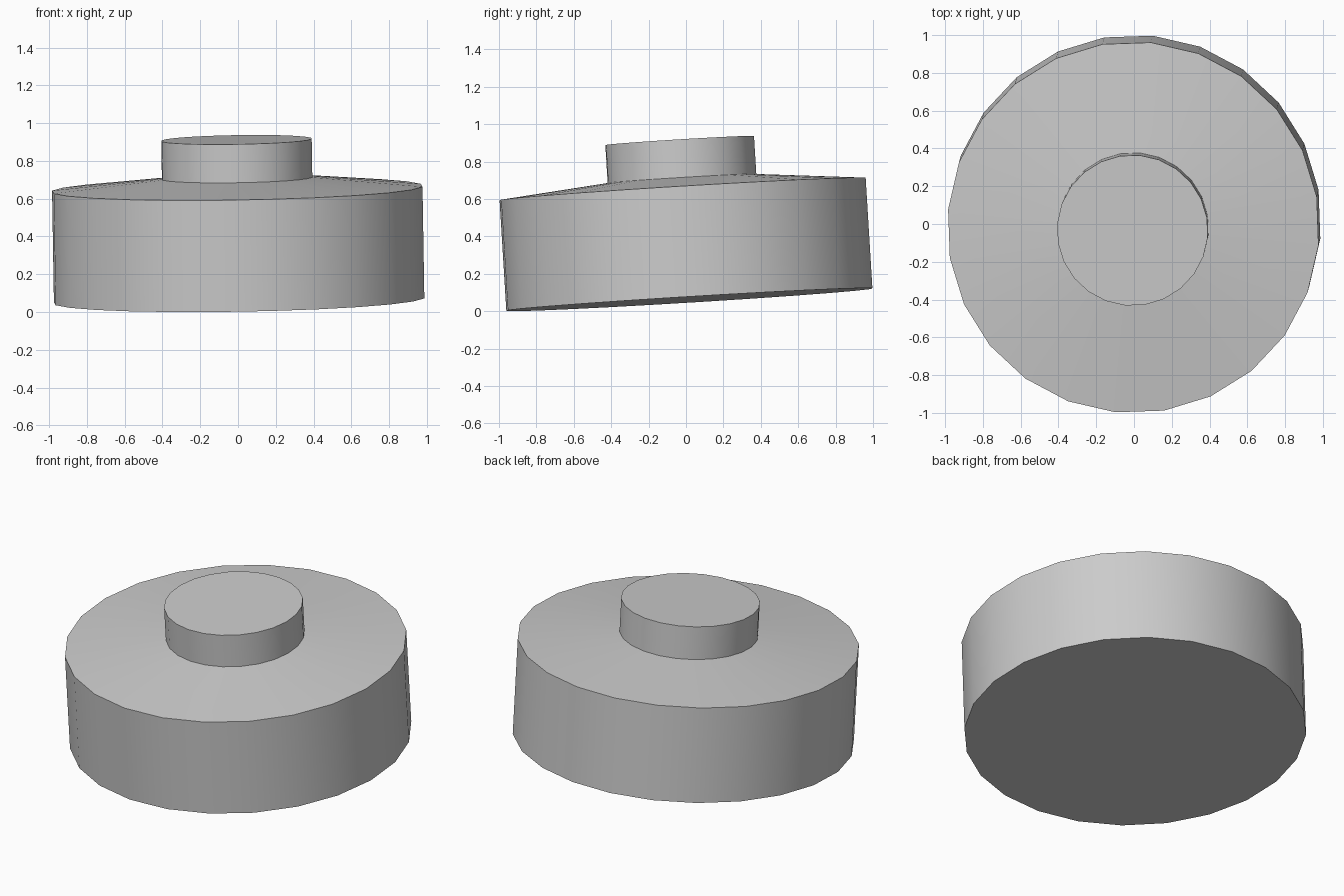
import bpy, bmesh, math
from mathutils import Vector, Matrix

if "Cube" in bpy.data.objects:
    bpy.data.objects.remove(bpy.data.objects["Cube"])

SIDES = 24
# Lathe profile: (radius, height along the axis)
PROFILE = [(0.985, 0.0), (0.985, 0.592), (0.40, 0.648), (0.40, 0.852)]

# Stepped disc: rings stacked along the axis, capped at both ends
bm = bmesh.new()
rings = []
for r, h in PROFILE:
    angles = [math.radians(9.5) + i * math.tau / SIDES for i in range(SIDES)]
    rings.append([bm.verts.new((r * math.cos(a), r * math.sin(a), h)) for a in angles])
for lower, upper in zip(rings, rings[1:]):
    for i in range(SIDES):
        j = (i + 1) % SIDES
        bm.faces.new((lower[i], lower[j], upper[j], upper[i]))
bm.faces.new(rings[0][::-1])
bm.faces.new(rings[-1])

# The whole part leans slightly, resting on one edge
tilt = Vector((0, 0, 1)).rotation_difference(Vector((-0.0165, -0.061, 1)))
bm.transform(tilt.to_matrix().to_4x4())
bm.transform(Matrix.Translation((0.006, 0.018, -min(v.co.z for v in bm.verts))))

mesh = bpy.data.meshes.new("stepped_disc")
bm.to_mesh(mesh)
bm.free()
disc = bpy.data.objects.new("stepped_disc", mesh)
bpy.context.collection.objects.link(disc)

# Smooth round walls, sharp rims
bpy.context.view_layer.objects.active = disc
disc.select_set(True)
bpy.ops.object.shade_smooth_by_angle(angle=math.radians(30))
